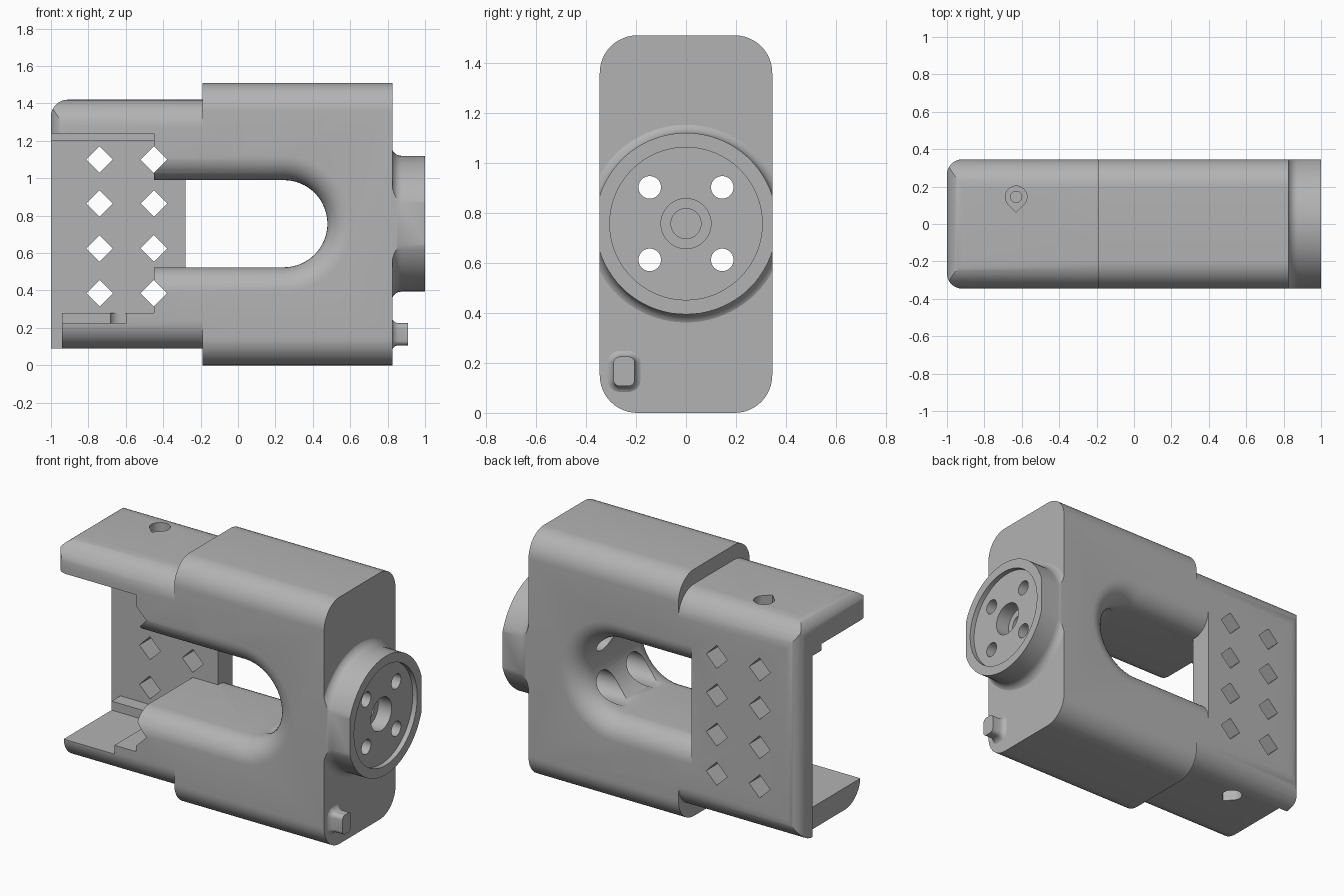
import bpy, bmesh
from math import pi, sin, cos, sqrt

if "Cube" in bpy.data.objects:
    bpy.data.objects.remove(bpy.data.objects["Cube"])

grey = bpy.data.materials.new("plain grey")
grey.use_nodes = True
colour = (0.45, 0.45, 0.45, 1)
grey.diffuse_color = colour
grey.node_tree.nodes["Principled BSDF"].inputs["Base Color"].default_value = colour

HALF = 0.345          # half depth of the frame
MID = 0.757           # height of slot and flange axis
WALL = 0.205          # inner face of the back wall


def loft(name, rings, closed=False):
    """Skin matching rings of points; cap the ends unless closed."""
    bm = bmesh.new()
    vs = [[bm.verts.new(p) for p in ring] for ring in rings]
    n = len(vs[0])
    for k in range(len(vs) - (0 if closed else 1)):
        a, b = vs[k], vs[(k + 1) % len(vs)]
        for i in range(n):
            j = (i + 1) % n
            bm.faces.new((a[i], a[j], b[j], b[i]))
    if not closed:
        bm.faces.new(vs[0])
        bm.faces.new(vs[-1])
    bmesh.ops.recalc_face_normals(bm, faces=bm.faces)
    mesh = bpy.data.meshes.new(name)
    bm.to_mesh(mesh)
    bm.free()
    mesh.materials.append(grey)
    ob = bpy.data.objects.new(name, mesh)
    bpy.context.collection.objects.link(ob)
    return ob


def place(axis, pts, t):
    """Put 2D points on the plane at t along an axis."""
    if axis == "x":
        return [(t, u, v) for u, v in pts]
    if axis == "y":
        return [(u, t, v) for u, v in pts]
    return [(u, v, t) for u, v in pts]


def prism(name, axis, pts, lo, hi):
    return loft(name, [place(axis, pts, lo), place(axis, pts, hi)])


def rounded(u0, u1, v0, v1, r, seg=12):
    corners = [(u1 - r, v1 - r), (u0 + r, v1 - r), (u0 + r, v0 + r), (u1 - r, v0 + r)]
    return [(cu + r * cos((q + k / seg) * pi / 2), cv + r * sin((q + k / seg) * pi / 2))
            for q, (cu, cv) in enumerate(corners) for k in range(seg + 1)]


def circle(u, v, r, n=40):
    return [(u + r * cos(2 * pi * k / n), v + r * sin(2 * pi * k / n)) for k in range(n)]


def box(name, x0, x1, y0, y1, z0, z1):
    return prism(name, "z", [(x0, y0), (x1, y0), (x1, y1), (x0, y1)], z0, z1)


def combine(ob, tool, op="DIFFERENCE", keep=False):
    mod = ob.modifiers.new("bool", "BOOLEAN")
    mod.operation, mod.object, mod.solver = op, tool, "EXACT"
    bpy.context.view_layer.objects.active = ob
    bpy.ops.object.modifier_apply(modifier=mod.name)
    if not keep:
        bpy.data.objects.remove(tool)


# Narrower sleeve on the left, rounded at its outer end
sleeve = prism("sleeve", "x", rounded(-HALF, HALF, 0.09, 1.42, 0.15), -1, 0)
combine(sleeve, prism("end_side", "y", rounded(-1, 0.5, -1, 1.42, 0.09), -1, 1), "INTERSECT")
combine(sleeve, prism("end_plan", "z", rounded(-1, 0.5, -HALF, HALF, 0.08), -1, 2), "INTERSECT")

# Main body block joined with the sleeve
frame = prism("frame", "x", rounded(-HALF, HALF, 0, 1.51, 0.15), -0.19, 0.825)
combine(frame, sleeve, "UNION")

# Slot through the frame with rolled edges, stopping at the back wall
def slot_outline(r):
    arc = [(0.245 + r * cos(a), MID + r * sin(a))
           for a in [pi * (k / 32 - 0.5) for k in range(33)]]
    return [(-0.6, MID - r)] + arc + [(-0.6, MID + r)]

roll, steps = 0.13, 10
side = [(HALF - roll + roll * sin(k / steps * pi / 2),
         roll - roll * cos(k / steps * pi / 2)) for k in range(steps + 1)]
side.append((HALF + 0.03, roll))
levels = [(-y, o) for y, o in reversed(side)] + side
slot = loft("slot", [place("y", slot_outline(0.233 + o), y) for y, o in levels])
combine(slot, box("wall_guard", -2, -0.28, WALL, 1, -1, 2))
combine(frame, slot)

# Open bay at the left, with ledges next to the back wall
combine(frame, box("bay", -1.2, -0.45, -1, 0.12, 0.28, 1.24))
combine(frame, box("bay_rear", -1.2, -0.45, 0.1, WALL, 0.28, 1.2))
combine(frame, box("tray_recess", -1.2, -0.595, -1, 0.12, 0.225, 0.5))
combine(frame, box("tray_end", -1.2, -0.94, -1, WALL, -0.2, 0.3))

# Diamond holes
for x in (-0.74, -0.45):
    for z in (0.385, 0.625, 0.865, 1.1):
        combine(frame, prism("diamond", "y", circle(x, z, 0.071, 4), -1, 1))

# Teardrop holes in the top and bottom
def teardrop(r):
    arc = [((k / 24 * 1.5 - 0.25) * pi) for k in range(25)]
    return [(-0.63 + r * cos(a), 0.145 + r * sin(a)) for a in arc] + [(-0.63, 0.145 - r * sqrt(2))]

combine(frame, prism("top_drop", "z", teardrop(0.058), 1.3, 1.6))
combine(frame, prism("top_pilot", "z", circle(-0.63, 0.145, 0.03), 1.25, 1.35))
combine(frame, prism("bottom_drop", "z", teardrop(0.058), -0.1, 0.35))

# Round flange on the right end, trimmed flush with the frame sides
R, f = 0.363, 0.055
profile = [(0.80, R + f)]
profile += [(0.82 + f - f * cos(a), R + f - f * sin(a)) for a in [k / 8 * pi / 2 for k in range(9)]]
profile += [(1, R), (1, 0.305), (0.97, 0.305), (0.97, 0.10), (0.88, 0.10), (0.88, 0.06), (0.84, 0.06)]
flange = loft("flange", [place("x", circle(0, MID, r, 80), x) for x, r in profile])
combine(flange, box("trim", 0, 2, -HALF, HALF, 0, 2), "INTERSECT")

# Four bolt holes, wider where they open into the slot
for y in (-0.145, 0.145):
    for z in (MID - 0.145, MID + 0.145):
        bolt = prism("bolt", "x", circle(y, z, 0.045), 0.3, 1.2)
        combine(frame, bolt, keep=True)
        combine(flange, bolt)
        combine(frame, prism("bolt_seat", "x", circle(y, z, 0.083), 0.2, 0.62))

# Small locating pin with a flared foot
rings = []
for x, g in ((0.81, 0.03), (0.822, 0.03), (0.828, 0.016), (0.838, 0.006), (0.855, 0), (0.91, 0)):
    rings.append(place("x", rounded(-0.29 - g, -0.205 + g, 0.107 - g, 0.225 + g, 0.025 + g, 6), x))
pin = loft("locating_pin", rings)

# Smooth shading on the curved faces
for ob in (frame, flange, pin):
    bpy.ops.object.select_all(action="DESELECT")
    ob.select_set(True)
    bpy.context.view_layer.objects.active = ob
    bpy.ops.object.shade_smooth_by_angle(angle=pi / 6)
